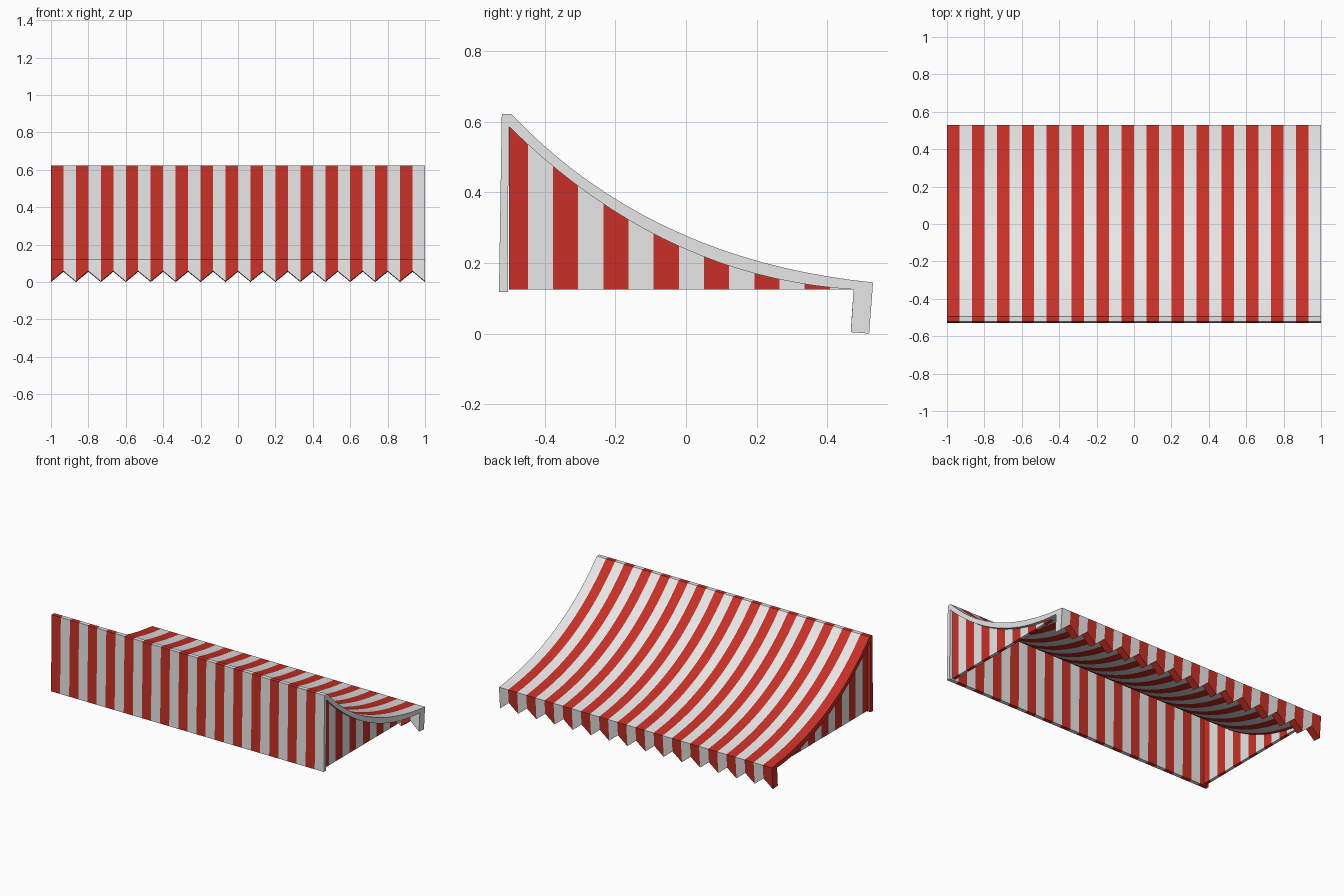
import bpy
import bmesh
import math
from mathutils import Vector
from mathutils.geometry import interpolate_bezier

old = bpy.data.objects.get("Cube")
if old:
    bpy.data.objects.remove(old, do_unlink=True)


def make_material(name, rgb):
    mat = bpy.data.materials.new(name)
    mat.diffuse_color = (*rgb, 1)
    mat.use_nodes = True
    mat.node_tree.nodes["Principled BSDF"].inputs["Base Color"].default_value = (*rgb, 1)
    return mat


RED = make_material("red canvas", (0.58, 0.03, 0.02))
WHITE = make_material("white canvas", (0.8, 0.8, 0.8))


def finish(bm, name):
    bmesh.ops.recalc_face_normals(bm, faces=bm.faces[:])
    mesh = bpy.data.meshes.new(name)
    bm.to_mesh(mesh)
    bm.free()
    mesh.materials.append(RED)
    mesh.materials.append(WHITE)
    obj = bpy.data.objects.new(name, mesh)
    bpy.context.collection.objects.link(obj)
    bpy.ops.object.select_all(action="DESELECT")
    obj.select_set(True)
    bpy.context.view_layer.objects.active = obj
    bpy.ops.object.shade_smooth_by_angle(angle=math.radians(30))
    return obj


def curve(*points):
    """Sagging canopy line as (y, z) points."""
    pts = interpolate_bezier(*[Vector((y, z, 0)) for y, z in points], 20)
    return [(p.x, p.y) for p in pts]


upper = curve((-0.495, 0.622), (-0.232, 0.346), (0.11, 0.187), (0.53, 0.145))
lower = curve((-0.502, 0.587), (-0.21, 0.30), (0.113, 0.147), (0.475, 0.125))


def lower_z(y):
    for (y0, z0), (y1, z1) in zip(lower, lower[1:]):
        if y <= y1:
            return z0 + (z1 - z0) * (y - y0) / (y1 - y0)
    return lower[-1][1]


# Awning cloth: back wall, sagging canopy and pointed valance in one profile
STRIPES = 30


def profile(is_tip):
    drop = 0 if is_tip else 0.055
    shift = drop * 0.06
    outer = [(-0.53, 0.118), (-0.522, 0.622)] + upper + [(0.519 + shift, drop)]
    inner = [(-0.505, 0.118), lower[0]] + lower + [(0.467 + shift, drop + 0.004)]
    inner[1] = (-0.503, 0.575)
    return outer + inner[::-1]


bm = bmesh.new()
rings = []
for i in range(STRIPES + 1):
    x = -1 + 2 * i / STRIPES
    rings.append([bm.verts.new((x, y, z)) for y, z in profile(i % 2 == 0)])
n = len(rings[0])
for i, (a, b) in enumerate(zip(rings, rings[1:])):
    for j in range(n):
        k = (j + 1) % n
        bm.faces.new((a[j], a[k], b[k], b[j])).material_index = i % 2
# End caps bridge the outer and inner lines
for ring, colour in ((rings[0], 0), (rings[-1], 1)):
    for j in range(n // 2 - 1):
        cap = bm.faces.new((ring[j], ring[j + 1], ring[n - 2 - j], ring[n - 1 - j]))
        cap.material_index = colour
finish(bm, "awning_cloth")


# Striped side panels closing both ends under the canopy
FLOOR = 0.125
START, WIDTH = -0.448, 0.0713
edges = [-0.502] + [START + WIDTH * k / 2 for k in range(26)] + [0.475]


def side_panel(name, side):
    bm = bmesh.new()
    columns = []
    for y in edges:
        top = lower_z(y) + 0.006
        columns.append([bm.verts.new((side * x, y, z)) for x, z in
                        ((0.98, FLOOR), (0.98, top), (0.96, top), (0.96, FLOOR))])
    for a, b, y0, y1 in zip(columns, columns[1:], edges, edges[1:]):
        stripe = math.floor(((y0 + y1) / 2 - START) / WIDTH)
        for j in range(4):
            k = (j + 1) % 4
            face = bm.faces.new((a[j], a[k], b[k], b[j]))
            face.material_index = 1 if stripe % 2 == 0 else 0
    bm.faces.new(columns[0])
    bm.faces.new(columns[-1])
    finish(bm, name)


side_panel("left_side_panel", 1)
side_panel("right_side_panel", -1)
